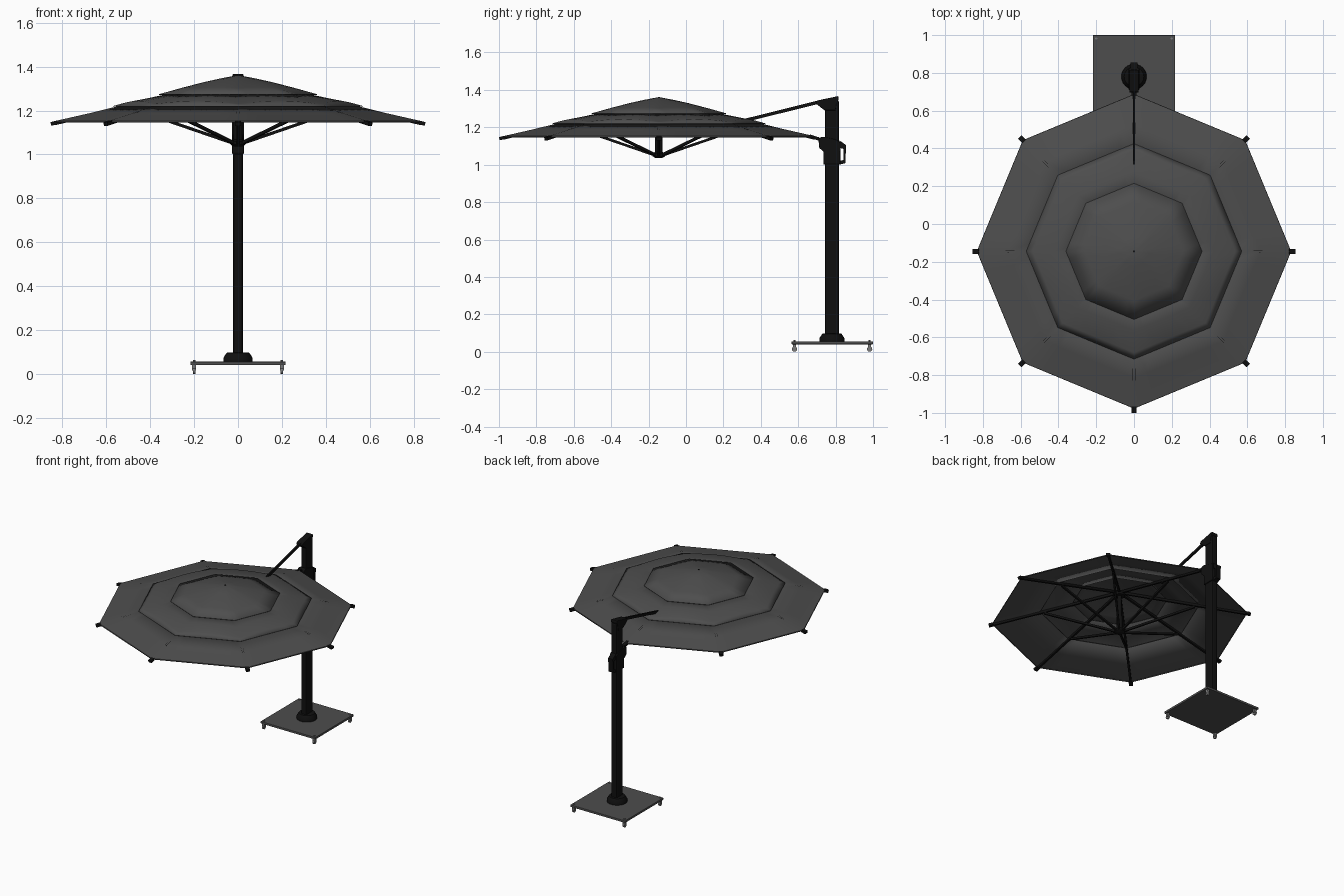
import bpy, bmesh, math
from mathutils import Vector

if "Cube" in bpy.data.objects:
    bpy.data.objects.remove(bpy.data.objects["Cube"])

CX, CY = 0.0, -0.145      # canopy axis
MY = 0.78                 # mast centre

def material(name, v):
    m = bpy.data.materials.new(name)
    m.diffuse_color = (v, v, v, 1)
    m.use_nodes = True
    m.node_tree.nodes["Principled BSDF"].inputs["Base Color"].default_value = m.diffuse_color
    return m

FABRIC = material("charcoal_fabric", 0.075)
BLACK = material("black_metal", 0.005)
PLATE = material("grey_base", 0.075)
STEEL = material("caster_grey", 0.2)

def finish(name, bm, mat, smooth=None, bevel=0):
    bmesh.ops.recalc_face_normals(bm, faces=bm.faces)
    me = bpy.data.meshes.new(name)
    bm.to_mesh(me)
    bm.free()
    me.materials.append(mat)
    ob = bpy.data.objects.new(name, me)
    bpy.context.collection.objects.link(ob)
    if bevel:
        b = ob.modifiers.new("bevel", "BEVEL")
        b.width, b.segments = bevel, 2
    if smooth:
        bpy.context.view_layer.objects.active = ob
        ob.select_set(True)
        bpy.ops.object.shade_smooth_by_angle(angle=math.radians(smooth))
        ob.select_set(False)
    return ob

def box(name, x, y, z, mat, bevel=0):
    bm = bmesh.new()
    bmesh.ops.create_cube(bm, size=1)
    for v in bm.verts:
        v.co = [a + (b - a) * (c + 0.5) for (a, b), c in zip((x, y, z), v.co)]
    return finish(name, bm, mat, bevel=bevel)

def bar(name, a, b, w, h, mat):
    """Rectangular bar between two points: w sideways, h upright."""
    a, b = Vector(a), Vector(b)
    d = (b - a).normalized()
    side = d.cross(Vector((0, 0, 1))).normalized()
    up = side.cross(d)
    bm = bmesh.new()
    bmesh.ops.create_cube(bm, size=1)
    for v in bm.verts:
        v.co = (a + b) / 2 + d * v.co.x * (b - a).length + side * v.co.y * w + up * v.co.z * h
    return finish(name, bm, mat)

def prism(name, yz, half, mat, bevel=0):
    """Side-view outline extruded across x."""
    bm = bmesh.new()
    f = bm.faces.new([bm.verts.new((-half, y, z)) for y, z in yz])
    r = bmesh.ops.extrude_face_region(bm, geom=[f])
    for v in r["geom"]:
        if isinstance(v, bmesh.types.BMVert):
            v.co.x = half
    return finish(name, bm, mat, bevel=bevel)

def lathe(name, prof, cx, cy, mat, n=24):
    bm = bmesh.new()
    rings = [[bm.verts.new((cx + r * math.cos(i * math.tau / n), cy + r * math.sin(i * math.tau / n), z))
              for i in range(n)] for r, z in prof]
    for A, B in zip(rings, rings[1:]):
        for i in range(n):
            bm.faces.new((A[i], A[(i + 1) % n], B[(i + 1) % n], B[i]))
    bm.faces.new(rings[0])
    bm.faces.new(rings[-1])
    return finish(name, bm, mat, smooth=35)

def canopy_layer(name, rings, sub=6):
    """Octagonal fabric ring; rings are (radius, height, panel billow)."""
    bm = bmesh.new()
    loops = []
    for r, z, lift in rings:
        loop = []
        for k in range(8):
            p, q = (Vector((r * math.cos(a), r * math.sin(a), 0))
                    for a in (k * math.pi / 4, (k + 1) * math.pi / 4))
            for j in range(sub):
                t = j / sub
                co = p.lerp(q, t)
                loop.append(bm.verts.new((CX + co.x, CY + co.y, z + lift * math.sin(math.pi * t))))
        loops.append(loop)
    n = 8 * sub
    for A, B in zip(loops, loops[1:]):
        for i in range(n):
            bm.faces.new((A[i], A[(i + 1) % n], B[(i + 1) % n], B[i]))
    bmesh.ops.remove_doubles(bm, verts=bm.verts, dist=1e-5)
    ob = finish(name, bm, FABRIC, smooth=50)
    s = ob.modifiers.new("cloth", "SOLIDIFY")
    s.thickness, s.offset = 0.003, 0
    return ob

# Three tiered canopy layers with vents between them
canopy_layer("canopy_top", [(0.0, 1.36, 0), (0.08, 1.345, 0), (0.16, 1.327, 0.003),
                            (0.26, 1.301, 0.004), (0.36, 1.273, 0)])
canopy_layer("canopy_middle", [(0.31, 1.276, 0.0), (0.42, 1.253, 0.008),
                               (0.535, 1.229, 0.014), (0.57, 1.219, 0)])
canopy_layer("canopy_outer", [(0.52, 1.225, 0), (0.67, 1.188, 0), (0.83, 1.152, 0), (0.831, 1.146, 0)])

# Ribs, struts and rib tips
for k in range(8):
    a = k * math.pi / 4
    P = lambda r, z: (CX + r * math.cos(a), CY + r * math.sin(a), z)
    bar(f"rib_{k}", P(0.02, 1.338), P(0.835, 1.141), 0.014, 0.016, BLACK)
    bar(f"strut_{k}", P(0.025, 1.052), P(0.49, 1.212), 0.013, 0.014, BLACK)
    bar(f"rib_tip_{k}", P(0.82, 1.147), P(0.853, 1.139), 0.026, 0.017, BLACK)

# Centre post and hubs
lathe("centre_post", [(0.02, 1.05), (0.02, 1.16), (0.013, 1.165), (0.013, 1.34)], CX, CY, BLACK, 16)
lathe("lower_hub", [(0.018, 1.036), (0.034, 1.045), (0.036, 1.06), (0.02, 1.068)], CX, CY, BLACK, 16)
lathe("upper_hub", [(0.035, 1.315), (0.035, 1.338), (0.015, 1.345)], CX, CY, BLACK, 16)
lathe("apex_button", [(0.006, 1.355), (0.006, 1.363)], CX, CY, BLACK, 8)

# Mast, head and support arm
box("mast", (-0.022, 0.022), (MY - 0.038, MY + 0.038), (0.055, 1.345), BLACK, 0.01)
prism("mast_head", [(0.742, 1.29), (0.695, 1.326), (0.70, 1.343), (0.815, 1.367),
                    (0.817, 1.352), (0.805, 1.325), (0.80, 1.29)], 0.025, BLACK, 0.004)
bar("upper_arm", (0, 0.28, 1.228), (0, 0.73, 1.34), 0.012, 0.018, BLACK)

# Sliding carriage with crank handle
box("slider_sleeve", (-0.028, 0.028), (0.734, 0.826), (1.0, 1.11), BLACK, 0.008)
prism("slider_bracket", [(0.735, 1.07), (0.712, 1.09), (0.708, 1.14), (0.73, 1.15),
                         (0.80, 1.135), (0.826, 1.12), (0.826, 1.07)], 0.028, BLACK, 0.004)
bar("lower_arm", (0, 0.66, 1.155), (0, 0.73, 1.13), 0.016, 0.016, BLACK)
prism("slider_handle", [(0.82, 1.0), (0.852, 1.008), (0.856, 1.105), (0.82, 1.13), (0.82, 1.09),
                        (0.842, 1.085), (0.842, 1.025), (0.82, 1.02)], 0.018, BLACK)

# Base flange and plate
lathe("base_flange", [(0.067, 0.055), (0.067, 0.072), (0.052, 0.096), (0.04, 0.098)], 0, MY, BLACK)
box("base_plate", (-0.217, 0.217), (0.565, 1.0), (0.04, 0.056), PLATE, 0.003)

# Casters at the four corners
for i, (x, y) in enumerate([(sx * 0.2, yy) for sx in (-1, 1) for yy in (0.58, 0.982)]):
    box(f"caster_fork_{i}", (x - 0.009, x + 0.009), (y - 0.008, y + 0.008), (0.015, 0.042), STEEL)
    lathe(f"caster_bolt_{i}", [(0.006, 0.05), (0.006, 0.062)], x, y, STEEL, 10)
    bm = bmesh.new()
    bmesh.ops.create_cone(bm, cap_ends=True, segments=16, radius1=0.014, radius2=0.014, depth=0.012)
    for v in bm.verts:
        v.co = Vector((x + v.co.z, y + v.co.x, 0.014 + v.co.y))
    finish(f"caster_wheel_{i}", bm, STEEL, smooth=35)
